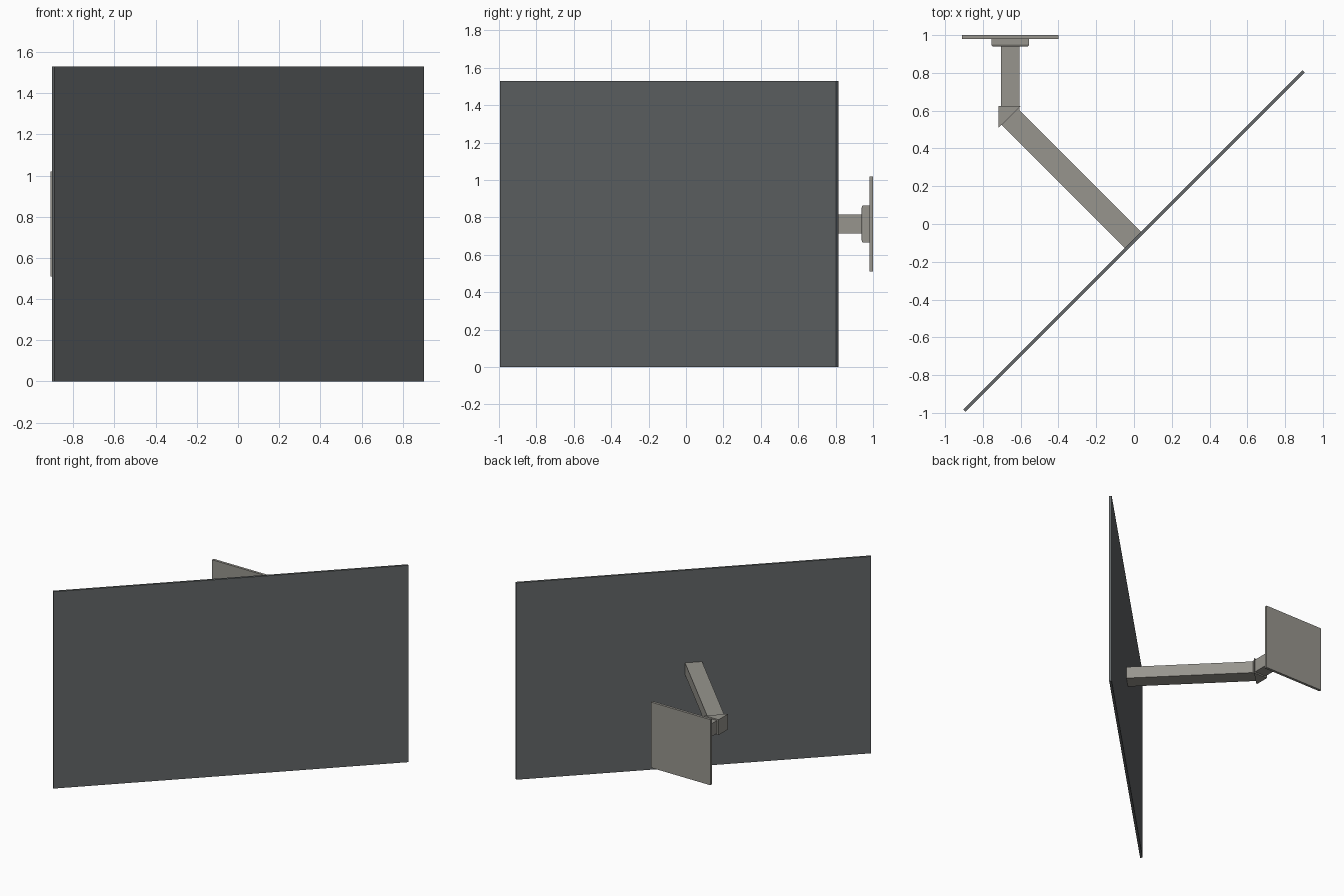
import bpy, bmesh
from math import radians, sqrt
from mathutils import Vector

if "Cube" in bpy.data.objects:
    bpy.data.objects.remove(bpy.data.objects["Cube"])


def material(name, rgb):
    m = bpy.data.materials.new(name)
    m.diffuse_color = (*rgb, 1)
    m.use_nodes = True
    m.node_tree.nodes["Principled BSDF"].inputs["Base Color"].default_value = m.diffuse_color
    return m


dark = material("dark_grey", (0.125, 0.135, 0.14))
warm = material("warm_grey", (0.31, 0.30, 0.27))
ZC = 0.765


def box(name, loc, size, mat, turn=0):
    bpy.ops.mesh.primitive_cube_add(size=1, location=loc, rotation=(0, 0, radians(turn)))
    ob = bpy.context.object
    ob.name = name
    ob.scale = size
    bpy.ops.object.transform_apply(location=False, rotation=False, scale=True)
    ob.data.materials.append(mat)
    return ob


def prism(name, outline, height, mat):
    bm = bmesh.new()
    f = bm.faces.new([bm.verts.new((x, y, ZC - height / 2)) for x, y in outline])
    top = bmesh.ops.extrude_face_region(bm, geom=[f])["geom"]
    bmesh.ops.translate(bm, vec=(0, 0, height),
                        verts=[v for v in top if isinstance(v, bmesh.types.BMVert)])
    bmesh.ops.recalc_face_normals(bm, faces=bm.faces)
    me = bpy.data.meshes.new(name)
    bm.to_mesh(me)
    bm.free()
    ob = bpy.data.objects.new(name, me)
    bpy.context.collection.objects.link(ob)
    me.materials.append(mat)
    return ob


# Thin screen, turned 45 degrees
box("screen", (0, -0.09, ZC), (2.54, 0.018, 1.53), dark, 45)

# Wall plate and the boss with its rounded front rim
box("wall_plate", (-0.655, 0.99, ZC), (0.51, 0.02, 0.51), warm)
boss = box("mount_boss", (-0.655, 0.96, ZC), (0.20, 0.042, 0.20), warm)
bm = bmesh.new()
bm.from_mesh(boss.data)
rim = [e for e in bm.edges if all(v.co.y < 0 for v in e.verts)]
bmesh.ops.bevel(bm, geom=rim, offset=0.013, segments=3, profile=0.5, affect='EDGES')
bm.to_mesh(boss.data)
bm.free()

# Short arm straight out from the wall
box("short_arm", (-0.655, 0.765, ZC), (0.098, 0.36, 0.10), warm)

# Wedge elbow
prism("elbow", [(-0.718, 0.625), (-0.598, 0.625), (-0.718, 0.508)], 0.12, warm)

# Long arm from the elbow to the back of the screen
a, b = Vector((-0.66, 0.57)), Vector((-0.003, -0.087))
mid = (a + b) / 2
box("long_arm", (mid.x, mid.y, ZC), ((b - a).length, 0.122, 0.092), warm, -45)
